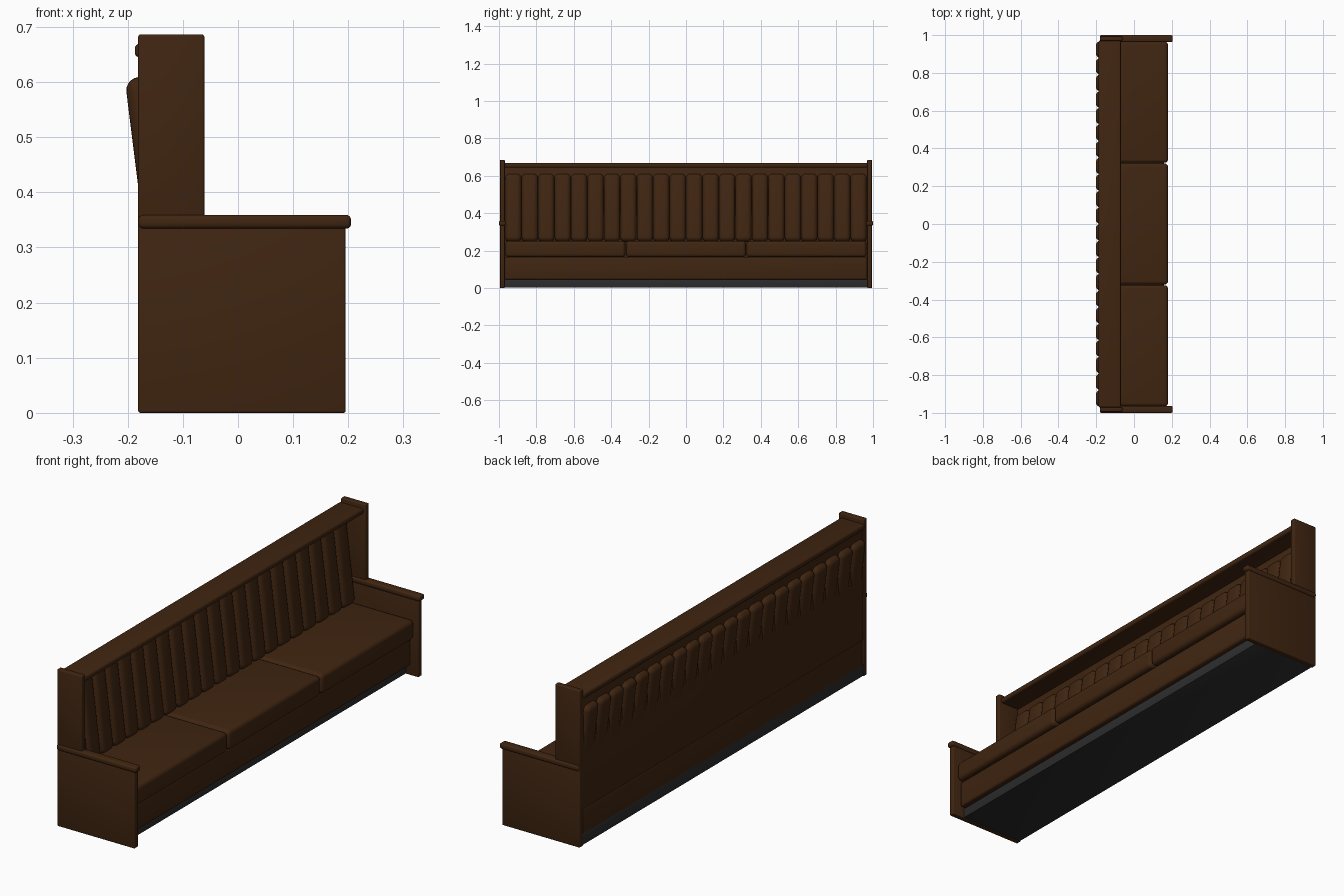
import bpy
import math
from mathutils import Matrix

if "Cube" in bpy.data.objects:
    bpy.data.objects.remove(bpy.data.objects["Cube"])


def material(name, rgb):
    m = bpy.data.materials.new(name)
    m.diffuse_color = (*rgb, 1)
    m.use_nodes = True
    m.node_tree.nodes["Principled BSDF"].inputs["Base Color"].default_value = m.diffuse_color
    return m


BROWN = material("dark brown leather", (0.051, 0.0185, 0.0055))
BLACK = material("black plinth", (0.026, 0.026, 0.027))


def box(name, x, y, z, bevel=0.003, segments=3, mat=BROWN, tilt=0.0):
    """Rounded box from (min, max) ranges, optionally tilted about the y axis."""
    bpy.ops.mesh.primitive_cube_add(size=1)
    ob = bpy.context.object
    ob.name = ob.data.name = name
    ob.data.transform(Matrix.Diagonal((x[1] - x[0], y[1] - y[0], z[1] - z[0], 1)))
    ob.location = [sum(r) / 2 for r in (x, y, z)]
    ob.rotation_euler.y = tilt
    ob.data.materials.append(mat)
    mod = ob.modifiers.new("rounding", "BEVEL")
    mod.width = bevel
    mod.segments = segments
    mod.limit_method = 'NONE'
    bpy.ops.object.modifier_apply(modifier=mod.name)
    bpy.ops.object.shade_smooth_by_angle(angle=math.radians(40))
    return ob


# plinth and seat base
box("plinth", (-0.178, 0.135), (-0.972, 0.972), (0.002, 0.055), 0.002, 2, BLACK)
box("seat_base", (-0.179, 0.16), (-0.968, 0.968), (0.045, 0.165), 0.01)

# back panel and top rail
box("back_panel", (-0.179, -0.163), (-0.972, 0.972), (0.16, 0.655), 0.002)
box("top_rail", (-0.187, -0.07), (-0.972, 0.972), (0.645, 0.669), 0.008, 4)

# three seat cushions
W = 1.934 / 3
for i in range(3):
    y0 = -0.967 + i * W
    box(f"seat_cushion_{i + 1}", (-0.165, 0.18), (y0 + 0.002, y0 + W - 0.002),
        (0.165, 0.252), 0.018, 5)

# upright padded channels, leaning back through the back panel
N = 22
P = 1.934 / N
for i in range(N):
    y0 = -0.967 + i * P
    box(f"back_channel_{i + 1}", (-0.183, -0.121), (y0 + 0.0005, y0 + P - 0.0005),
        (0.246, 0.611), 0.024, 5, tilt=-math.radians(7.1))

# end panels, wings and armrest caps on both ends
for side, s in (("left", -1), ("right", 1)):
    y = sorted((s * 0.969, s * 0.994))
    box(f"{side}_end_panel", (-0.181, 0.195), y, (0, 0.345), 0.004)
    box(f"{side}_wing", (-0.181, -0.061), y, (0.335, 0.686), 0.004)
    box(f"{side}_armrest_cap", (-0.181, 0.205), sorted((s * 0.963, s * 1.0)),
        (0.334, 0.359), 0.009, 4)
